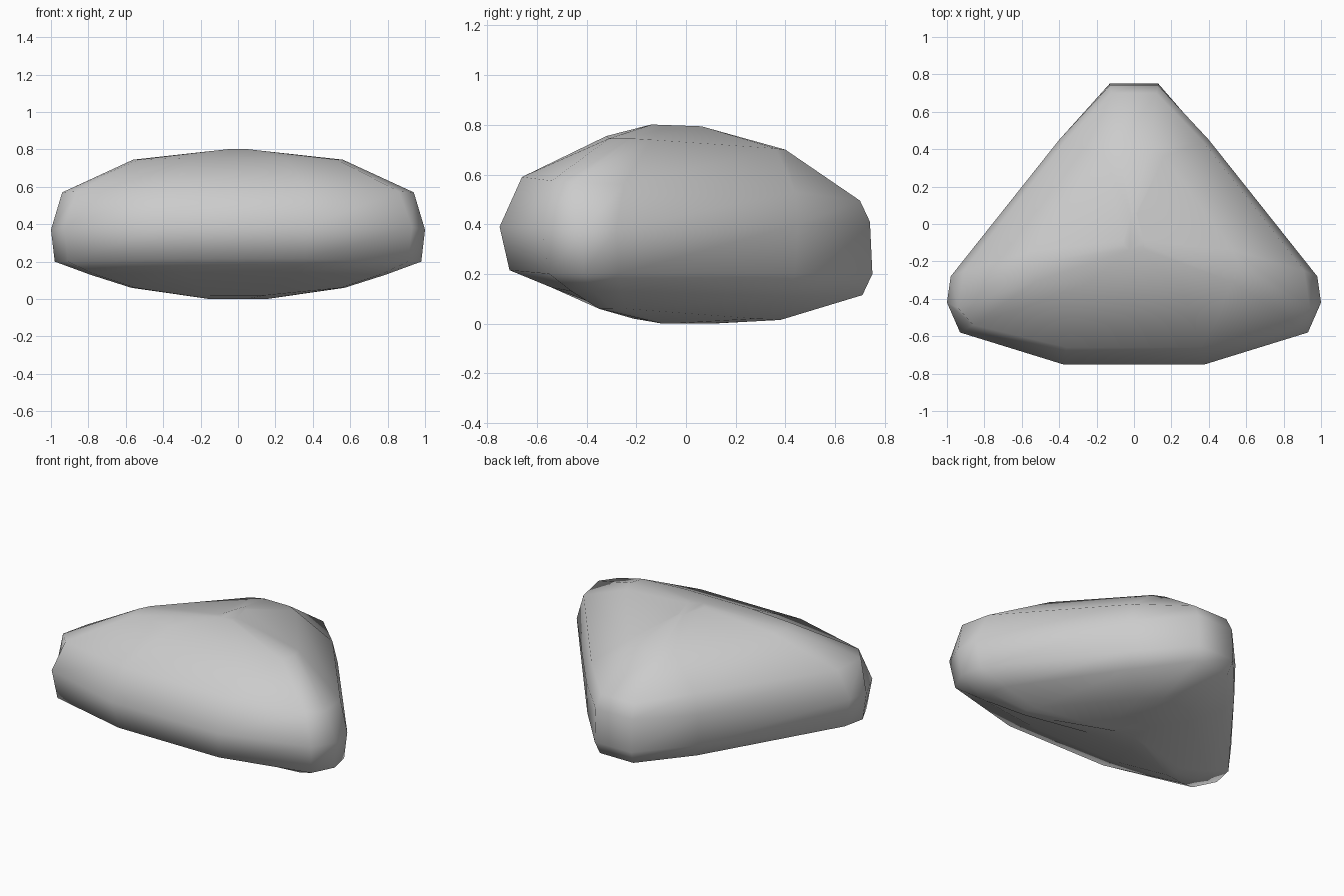
import bpy
import bmesh

cube = bpy.data.objects.get("Cube")
if cube:
    bpy.data.objects.remove(cube, do_unlink=True)

# Right half of each contour, running front -> side corner -> back
base = [(.15, -.21, .02), (.55, -.35, .06), (.57, -.30, .06),
        (.55, -.24, .06), (.20, .28, .02), (.10, .38, .015)]
belly = [(.30, -.54, .145), (.76, -.46, .13), (.79, -.37, .13),
         (.77, -.26, .13), (.36, .40, .11), (.12, .71, .115)]
lower = [(.36, -.71, .215), (.91, -.55, .2), (.98, -.41, .2),
         (.95, -.27, .2), (.40, .44, .2), (.13, .75, .2)]
middle = [(.38, -.75, .39), (.93, -.58, .385), (1, -.42, .37),
          (.98, -.28, .38), (.40, .45, .4), (.13, .74, .41)]
upper = [(.36, -.66, .59), (.86, -.54, .575), (.94, -.45, .57),
         (.91, -.25, .56), (.37, .44, .53), (.12, .70, .495)]
shoulder = [(.25, -.32, .755), (.53, -.31, .745), (.56, -.22, .745),
            (.53, -.14, .74), (.16, .36, .705), (.09, .40, .70)]

# Small flat patches that close the underside and the crown
foot = [(x * .27, y * .27, 0) for x, y, z in base]
crown = [(x * .1, -.05 + y * .28, .798 - y * .01) for x, y, z in shoulder]


def add_contour(bm, half):
    """Mirror a half contour across x and add it as a closed ring."""
    full = half + [(-x, y, z) for x, y, z in reversed(half)]
    return [bm.verts.new(p) for p in full]


# Rock body
bm = bmesh.new()
rings = [add_contour(bm, half) for half in
         (foot, base, belly, lower, middle, upper, shoulder, crown)]
for low, high in zip(rings, rings[1:]):
    for i in range(len(low)):
        j = (i + 1) % len(low)
        bm.faces.new((low[i], low[j], high[j], high[i]))
bm.faces.new(list(reversed(rings[0])))
bm.faces.new(rings[-1])
bmesh.ops.recalc_face_normals(bm, faces=bm.faces[:])
for face in bm.faces:
    face.smooth = True

mesh = bpy.data.meshes.new("rock")
bm.to_mesh(mesh)
bm.free()
rock = bpy.data.objects.new("rock", mesh)
bpy.context.collection.objects.link(rock)

# Plain grey stone
stone = bpy.data.materials.new("stone grey")
stone.use_nodes = True
colour = (.6, .6, .6, 1)
stone.diffuse_color = colour
stone.node_tree.nodes["Principled BSDF"].inputs["Base Color"].default_value = colour
mesh.materials.append(stone)
